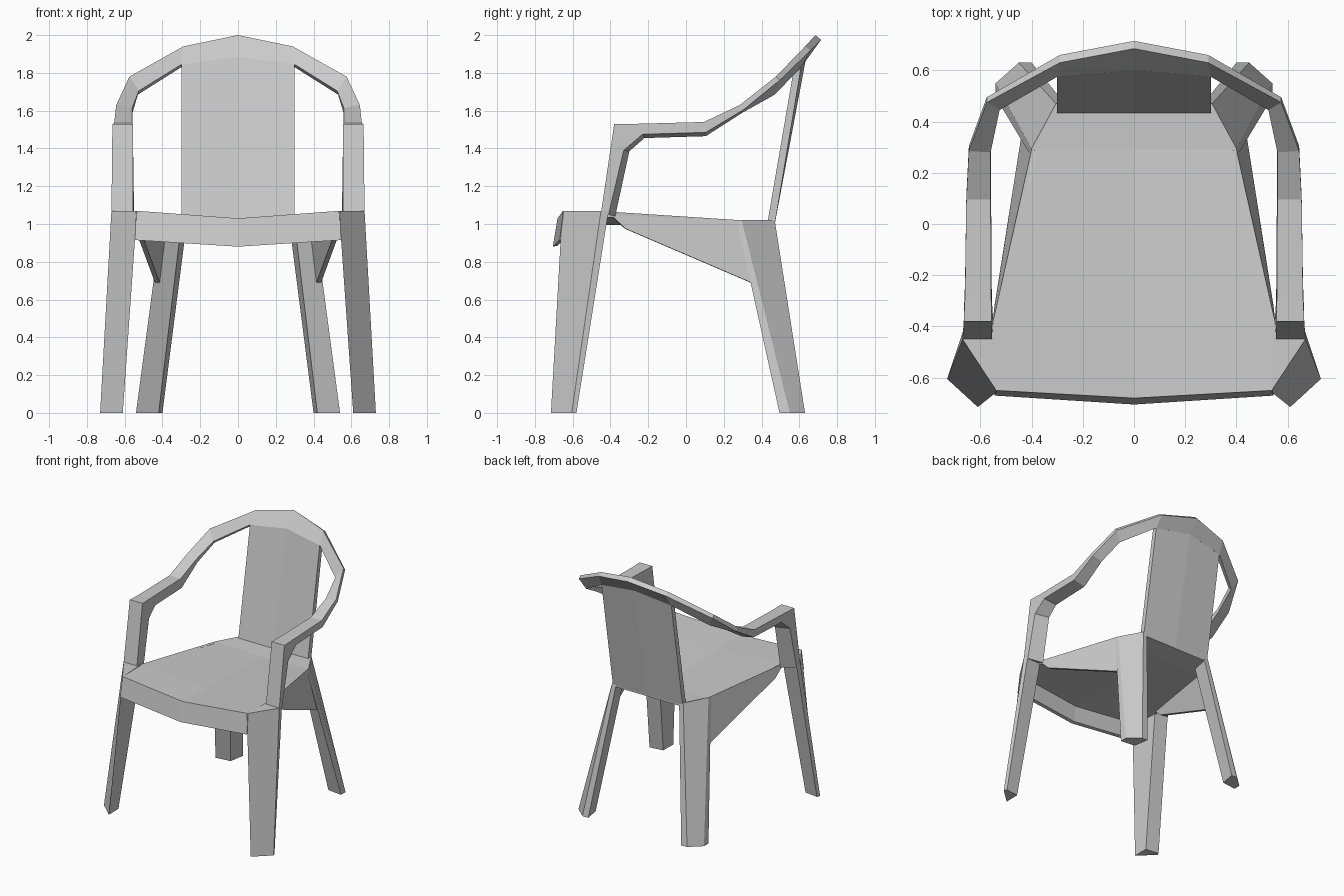
import bpy, bmesh


def loft(name, sections, cap_first=True):
    """Skin matching loops of points, then mirror across x = 0."""
    bm = bmesh.new()
    rings = [[bm.verts.new(p) for p in s] for s in sections]
    for a, b in zip(rings, rings[1:]):
        n = len(a)
        for i in range(n):
            j = (i + 1) % n
            bm.faces.new((a[i], a[j], b[j], b[i]))
    if cap_first:
        bm.faces.new(rings[0])
    bm.faces.new(rings[-1])
    # mirrored centre pieces stay open at x = 0; welded before fixing normals
    geom = bm.verts[:] + bm.edges[:] + bm.faces[:]
    bmesh.ops.mirror(bm, geom=geom, axis='X', merge_dist=0.0)
    bmesh.ops.remove_doubles(bm, verts=bm.verts[:], dist=0.0005)
    bmesh.ops.recalc_face_normals(bm, faces=bm.faces[:])
    mesh = bpy.data.meshes.new(name)
    bm.to_mesh(mesh)
    bm.free()
    ob = bpy.data.objects.new(name, mesh)
    bpy.context.collection.objects.link(ob)
    return ob


def with_underside(top, t=0.03):
    """Close a strip of points with a copy lowered by t."""
    return top + [(x, y, z - t) for x, y, z in reversed(top)]


# Seat: dished sheet with chamfered rear corners
loft("seat", [
    with_underside([(0, -.68, 1.03), (0, -.40, 1.025), (0, .29, 1.01), (0, .47, 1.02)]),
    with_underside([(.54, -.65, 1.07), (.555, -.40, 1.065), (.40, .29, 1.02), (.30, .47, 1.02)]),
], cap_first=False)

# Apron hanging from the front edge
loft("front_apron", [
    [(0, -.68, 1.03), (0, -.705, .88), (0, -.68, .885), (0, -.65, 1.02)],
    [(.54, -.65, 1.07), (.545, -.67, .915), (.545, -.645, .92), (.54, -.62, 1.06)],
], cap_first=False)

# Triangular side skirts
skirt = [(.555, -.41, 1.06), (.40, .29, 1.02), (.44, .345, .69), (.545, -.32, .975)]
loft("side_skirts", [skirt, [(x - .025, y - .004, z) for x, y, z in skirt]])

# Front legs
loft("front_legs", [
    [(.61, -.715, 0), (.73, -.605, 0), (.72, -.58, 0), (.612, -.595, 0)],
    [(.535, -.655, 1.07), (.67, -.45, 1.07), (.665, -.41, 1.07), (.545, -.41, 1.07)],
])

# Back legs, splayed out and back
loft("back_legs", [
    [(.54, .495, 0), (.54, .55, 0), (.45, .63, 0), (.40, .63, 0), (.42, .51, 0)],
    [(.405, .27, 1.015), (.40, .295, 1.018), (.305, .47, 1.018), (.27, .47, 1.015), (.30, .33, 1.0)],
])

# Backrest panel with a slight centre crease
loft("backrest", [
    [(0, .43, 1.0), (0, .60, 1.885), (0, .635, 1.875), (0, .47, 1.0)],
    [(.30, .43, 1.0), (.30, .575, 1.845), (.30, .61, 1.835), (.30, .47, 1.0)],
], cap_first=False)

# Top rail sweeping into the arms and down the arm posts
# each section: outer upper, outer lower, inner lower, inner upper
loft("arms_and_top_rail", [
    [(0, .685, 2.0), (0, .715, 1.975), (0, .635, 1.875), (0, .60, 1.885)],
    [(.29, .63, 1.94), (.29, .66, 1.92), (.30, .61, 1.83), (.30, .575, 1.845)],
    [(.575, .475, 1.78), (.575, .495, 1.76), (.53, .47, 1.685), (.525, .445, 1.705)],
    [(.645, .285, 1.63), (.645, .305, 1.605), (.558, .30, 1.59), (.56, .28, 1.615)],
    [(.655, .095, 1.54), (.655, .105, 1.485), (.558, .105, 1.465), (.56, .095, 1.54)],
    [(.66, -.28, 1.53), (.66, -.23, 1.475), (.556, -.22, 1.455), (.558, -.28, 1.53)],
    [(.665, -.38, 1.53), (.664, -.33, 1.39), (.555, -.30, 1.385), (.556, -.38, 1.53)],
    [(.67, -.45, 1.06), (.665, -.41, 1.05), (.55, -.375, 1.04), (.555, -.45, 1.06)],
], cap_first=False)
